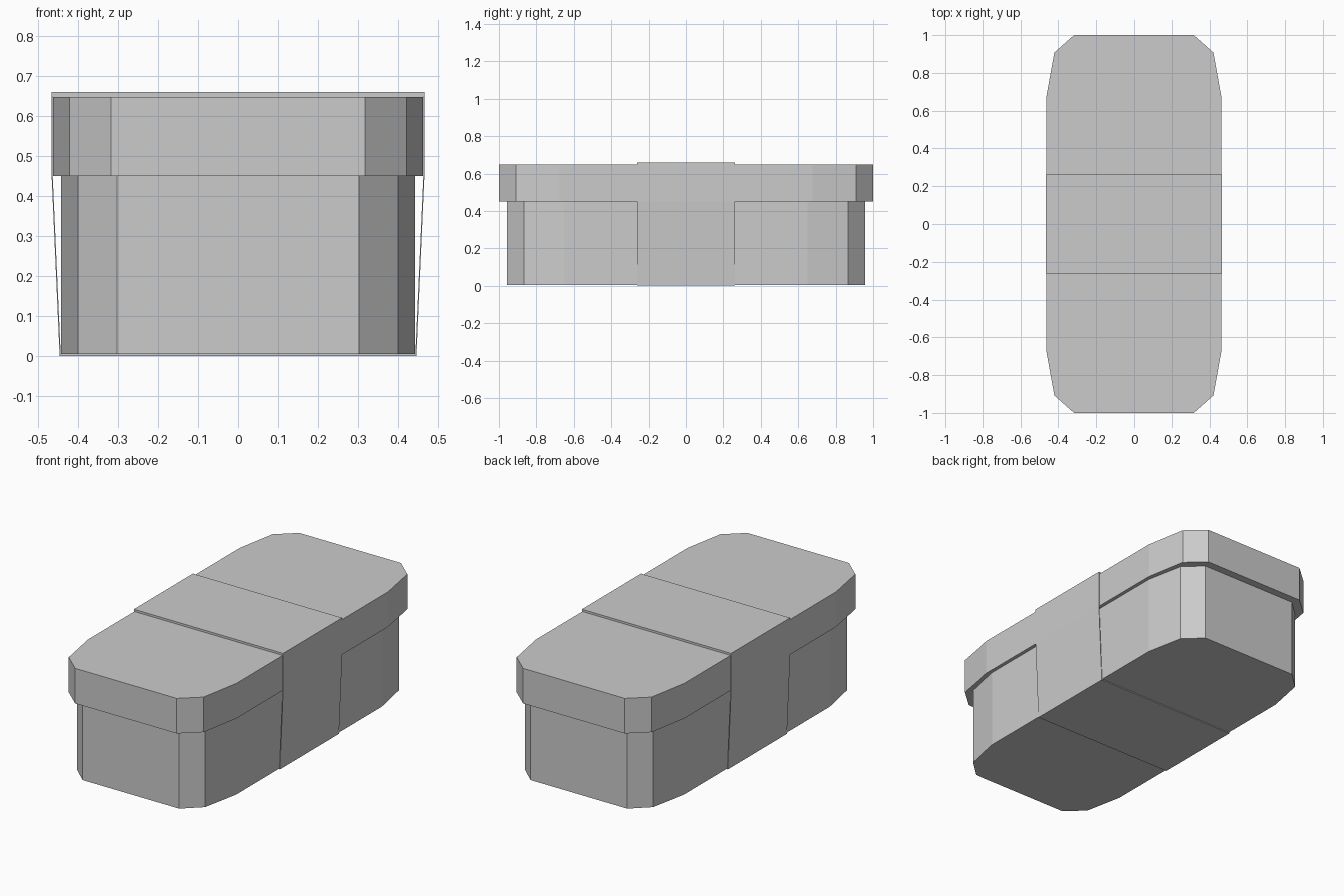
import bpy
import bmesh

cube = bpy.data.objects.get("Cube")
if cube:
    bpy.data.objects.remove(cube, do_unlink=True)

grey = bpy.data.materials.new("light_grey")
grey.use_nodes = True
colour = (0.6, 0.6, 0.6, 1)
grey.diffuse_color = colour
grey.node_tree.nodes["Principled BSDF"].inputs["Base Color"].default_value = colour


def finish(name, bm):
    bmesh.ops.recalc_face_normals(bm, faces=bm.faces)
    mesh = bpy.data.meshes.new(name)
    bm.to_mesh(mesh)
    bm.free()
    mesh.materials.append(grey)
    obj = bpy.data.objects.new(name, mesh)
    bpy.context.collection.objects.link(obj)
    return obj


def rounded_block(name, corner, bottom, top):
    """Extrude an outline made by mirroring one corner into four."""
    right = corner + [(x, -y) for x, y in reversed(corner)]
    outline = right + [(-x, -y) for x, y in right]
    bm = bmesh.new()
    face = bm.faces.new([bm.verts.new((x, y, bottom)) for x, y in outline])
    result = bmesh.ops.extrude_face_region(bm, geom=[face], use_keep_orig=True)
    verts = [v for v in result["geom"] if isinstance(v, bmesh.types.BMVert)]
    bmesh.ops.translate(bm, vec=(0, 0, top - bottom), verts=verts)
    return finish(name, bm)


def wrap_band(name, outer, inner, half_width):
    """A closed strip around the box, open toward the front and back."""
    bm = bmesh.new()
    rings = []
    for profile in (outer, inner):
        loop = profile + [(-x, z) for x, z in reversed(profile)]
        for y in (-half_width, half_width):
            rings.append([bm.verts.new((x, y, z)) for x, z in loop])
    out_front, out_back, in_front, in_back = rings
    pairs = ((out_front, out_back), (out_back, in_back),
             (in_back, in_front), (in_front, out_front))
    count = len(out_front)
    for a, b in pairs:
        for i in range(count):
            j = (i + 1) % count
            bm.faces.new((a[i], a[j], b[j], b[i]))
    return finish(name, bm)


# Box body and overhanging lid
rounded_block("box_body", [(0.302, 0.956), (0.40, 0.865), (0.443, 0.65)], 0.005, 0.45)
rounded_block("box_lid", [(0.317, 1.0), (0.421, 0.908), (0.463, 0.675)], 0.45, 0.648)

# Thin sleeve wrapped around the middle, tapering below the lid
wrap_band("wrap_band",
          [(0.466, 0.66), (0.466, 0.45), (0.446, 0.0)],
          [(0.4632, 0.647), (0.4632, 0.45), (0.4432, 0.005)], 0.263)
